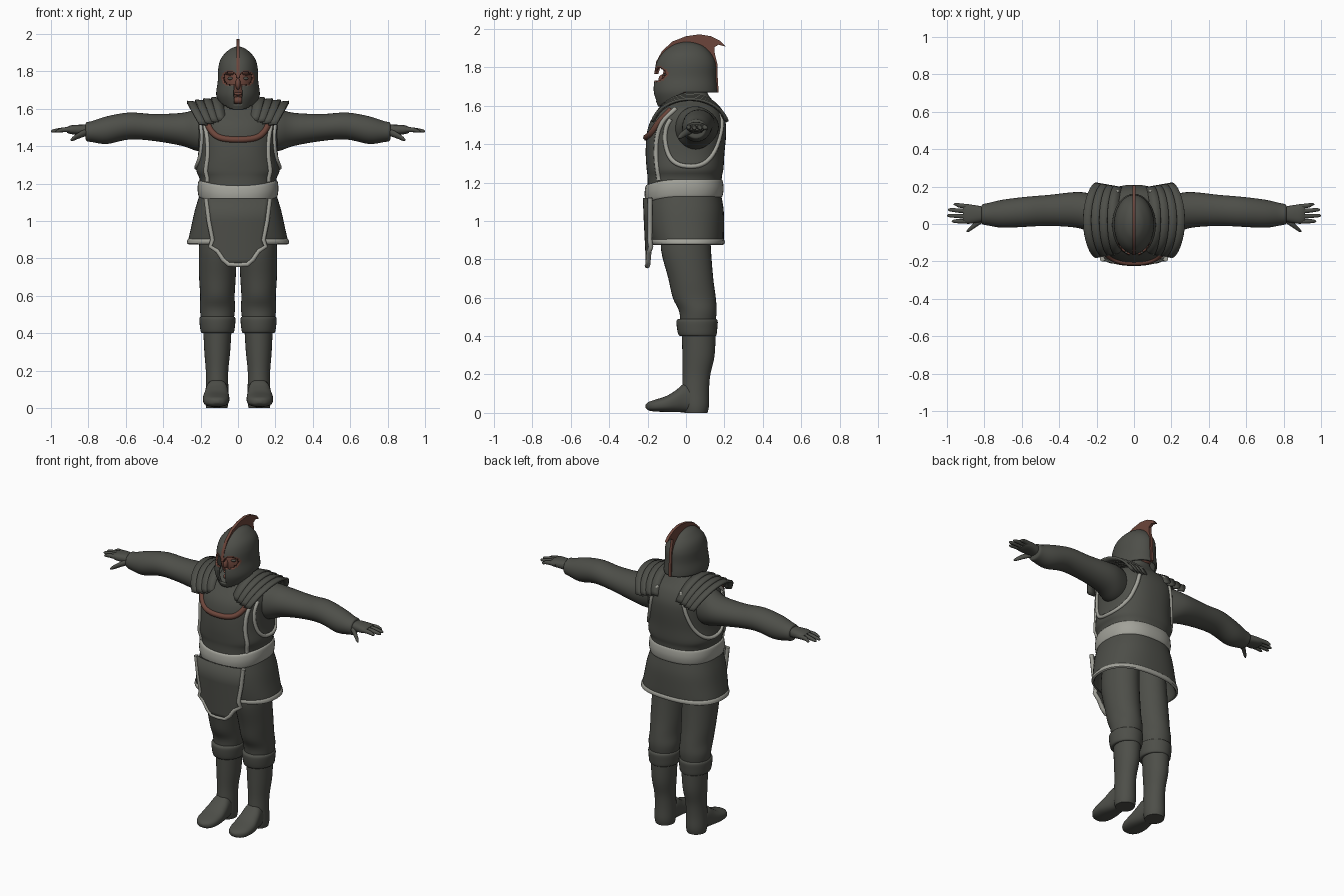
import bpy, bmesh, math
from mathutils import Vector

if "Cube" in bpy.data.objects:
    bpy.data.objects.remove(bpy.data.objects["Cube"])

def material(name, rgb):
    m = bpy.data.materials.new(name)
    m.diffuse_color = (*rgb, 1)
    m.use_nodes = True
    m.node_tree.nodes["Principled BSDF"].inputs["Base Color"].default_value = m.diffuse_color
    return m

DARK = material("dark_cloth", (0.075, 0.077, 0.066))
LIGHT = material("pale_trim", (0.36, 0.36, 0.32))
RUST = material("rust_brown", (0.15, 0.06, 0.043))

def finish(name, bm, mats, angle=50):
    bmesh.ops.recalc_face_normals(bm, faces=bm.faces)
    me = bpy.data.meshes.new(name)
    bm.to_mesh(me)
    bm.free()
    for m in mats:
        me.materials.append(m)
    me.shade_smooth()
    me.set_sharp_from_angle(angle=math.radians(angle))
    ob = bpy.data.objects.new(name, me)
    bpy.context.collection.objects.link(ob)
    return ob

def solidify(ob, t, offset=-1):
    mod = ob.modifiers.new("thickness", 'SOLIDIFY')
    mod.thickness, mod.offset = t, offset

def dense(rings, sub):
    """Smooth (Catmull-Rom) in-between rings."""
    out = []
    for i in range(len(rings) - 1):
        p = [rings[max(0, min(len(rings) - 1, i + k))] for k in (-1, 0, 1, 2)]
        for s in range(sub):
            t = s / sub
            out.append([0.5 * (2*b + (c-a)*t + (2*a-5*b+4*c-d)*t*t + (3*b-a-3*c+d)*t**3)
                        for a, b, c, d in zip(*p)])
    return out + [list(rings[-1])]

def spow(v, e):
    return math.copysign(abs(v) ** e, v)

def loft(name, rings, mat, axis=2, n=2.0, sub=4, seg=32, mirror=1, dip=0, cap=True, rule=None, mats=None):
    """Rings are (position, centre a, centre b, radius a, radius b) along an axis."""
    bm = bmesh.new()
    loops = []
    for pos, a, b, ra, rb in dense(rings, sub):
        loop = []
        for k in range(seg):
            t = math.tau * k / seg
            u = a + max(ra, .001) * spow(math.sin(t), 2 / n)
            v = b - max(rb, .001) * spow(math.cos(t), 2 / n)
            p = {0: [pos, u, v], 1: [u, pos, v], 2: [u, v, pos]}[axis]
            p[2] -= dip * max(0, math.cos(t)) ** 2
            p[0] *= mirror
            loop.append(bm.verts.new(p))
        loops.append(loop)
    for l0, l1 in zip(loops, loops[1:]):
        for k in range(seg):
            bm.faces.new((l0[k], l0[(k+1) % seg], l1[(k+1) % seg], l1[k]))
    if cap:
        bm.faces.new(loops[0])
        bm.faces.new(loops[-1])
    if rule:
        rule(bm)
    return finish(name, bm, mats or [mat])

def tube(name, pts, r, mat):
    cu = bpy.data.curves.new(name, 'CURVE')
    cu.dimensions = '3D'
    cu.bevel_depth, cu.bevel_resolution, cu.use_fill_caps = r, 2, True
    sp = cu.splines.new('POLY')
    sp.points.add(len(pts) - 1)
    for q, p in zip(sp.points, pts):
        q.co = (*p, 1)
    cu.materials.append(mat)
    ob = bpy.data.objects.new(name, cu)
    bpy.context.collection.objects.link(ob)

def ball(name, loc, scale, mat):
    bm = bmesh.new()
    bmesh.ops.create_uvsphere(bm, u_segments=24, v_segments=16, radius=1)
    for v in bm.verts:
        v.co = Vector([c * s + l for c, s, l in zip(v.co, scale, loc)])
    finish(name, bm, [mat], 180)

# Torso
N = 2.4
TORSO = [(1.10, 0, -.008, .20, .192), (1.22, 0, -.007, .205, .193), (1.27, 0, -.005, .222, .2),
         (1.35, 0, -.005, .213, .205), (1.45, 0, .002, .213, .207), (1.52, 0, .01, .215, .195),
         (1.58, 0, .02, .195, .16), (1.62, 0, .02, .13, .125), (1.66, 0, .025, .08, .09), (1.70, 0, .02, .07, .08)]
loft("torso", TORSO, DARK, n=N, seg=48)

def on_torso(deg, z):
    """Point on the torso surface; 0 degrees is the front, 90 the +x side."""
    rings = dense(TORSO, 6)
    for r0, r1 in zip(rings, rings[1:]):
        if r0[0] <= z <= r1[0]:
            f = (z - r0[0]) / (r1[0] - r0[0])
            _, a, b, ra, rb = [p + (q - p) * f for p, q in zip(r0, r1)]
            t = math.radians(deg)
            return (a + ra * spow(math.sin(t), 2 / N), b - rb * spow(math.cos(t), 2 / N), z)

def torso_trim(name, path, r, mat, s=1):
    tube(name, [on_torso(s * d, z) for d, z in dense(path, 5)], r, mat)

# Neckline and tunic edging
torso_trim("neckline", [(-56, 1.58), (-47, 1.53), (-36, 1.475), (-22, 1.445), (0, 1.435),
                        (22, 1.445), (36, 1.475), (47, 1.53), (56, 1.58)], .017, RUST)
for s in (1, -1):
    torso_trim("front_edging", [(50, 1.21), (47, 1.28), (46, 1.38), (48, 1.46), (54, 1.53), (66, 1.585)], .013, LIGHT, s)
    torso_trim("armhole_edging", [(66, 1.53), (62, 1.48), (64, 1.40), (74, 1.32), (92, 1.285), (115, 1.30),
                                  (134, 1.36), (146, 1.45), (153, 1.53), (158, 1.59)], .012, LIGHT, s)

# Belt, skirt and hem
loft("belt", [(1.125, 0, -.01, .2, .19), (1.13, 0, -.01, .21, .2), (1.17, 0, -.01, .216, .206),
              (1.21, 0, -.01, .212, .2), (1.217, 0, -.01, .2, .19)], LIGHT, n=N, seg=48, dip=.028)
loft("skirt", [(1.14, 0, -.008, .205, .19), (1.06, 0, -.004, .23, .2), (.97, 0, .0, .25, .198), (.885, 0, .008, .268, .187),
               (.885, 0, .008, .255, .175), (.97, 0, 0, .235, .18), (1.06, 0, 0, .2, .17)], DARK, n=N, seg=48)
loft("skirt_hem", [(.875, 0, .008, .262, .182), (.88, 0, .008, .273, .193), (.9, 0, .007, .27, .194),
                   (.907, 0, .007, .262, .185)], LIGHT, n=N, seg=48, cap=False, sub=2)

# Front apron with edging
APRON = [(1.12, .17), (1.0, .155), (.9, .135), (.865, .148), (.84, .11), (.795, .08), (.768, .05)]
def apron_point(x, z):
    return (x, -.219 + 1.1 * x * x + .05 * (1.1 - z) * (z < 1.1), z)
bm = bmesh.new()
rows = [[bm.verts.new(apron_point(w * (k / 6 - 1), z)) for k in range(13)] for z, w in APRON]
for r0, r1 in zip(rows, rows[1:]):
    for k in range(12):
        bm.faces.new((r0[k], r0[k+1], r1[k+1], r1[k]))
solidify(finish("apron", bm, [DARK]), .012, 0)
edge = [apron_point(-w, z) for z, w in APRON] + [apron_point(0, .766)] + [apron_point(w, z) for z, w in APRON[::-1]]
tube("apron_edging", edge, .013, LIGHT)

for s in (1, -1):
    # Legs and boots
    loft("trouser_leg", [(.98, .1, 0, .1, .125), (.85, .107, .0, .102, .13), (.7, .11, .025, .098, .117), (.6, .11, .043, .092, .112),
                         (.53, .11, .062, .094, .098), (.46, .11, .06, .085, .09)], DARK, mirror=s)
    loft("boot_cuff", [(.4, .11, .062, .075, .085), (.405, .11, .06, .088, .098), (.44, .11, .058, .094, .105),
                       (.48, .11, .058, .096, .107), (.49, .11, .058, .085, .095)], DARK, mirror=s)
    loft("boot_shaft", [(.43, .11, .067, .076, .088), (.3, .111, .065, .069, .084), (.2, .112, .055, .06, .072),
                        (.12, .112, .05, .06, .07), (.04, .113, .052, .062, .068), (0, .113, .052, .057, .06)], DARK, mirror=s)
    loft("boot_foot", [(.08, .112, .06, .05, .055), (0, .113, .078, .058, .075), (-.05, .115, .062, .066, .058),
                       (-.1, .117, .047, .071, .042), (-.16, .117, .038, .064, .031), (-.195, .115, .035, .042, .022),
                       (-.21, .114, .035, .012, .008)], DARK, axis=1, n=2.5, mirror=s)
    # Sleeves
    loft("sleeve", [(.12, .03, 1.48, .09, .1), (.21, .05, 1.485, .105, .112), (.3, .075, 1.49, .096, .088),
                    (.45, .073, 1.5, .083, .072), (.58, .065, 1.508, .08, .072), (.70, .055, 1.486, .075, .074),
                    (.78, .052, 1.478, .06, .056), (.81, .052, 1.478, .053, .05), (.815, .052, 1.478, .04, .035)],
         DARK, axis=0, mirror=s)
    # Hands
    loft("palm", [(.78, .052, 1.483, .035, .032), (.84, .053, 1.487, .046, .028), (.89, .053, 1.488, .052, .024),
                  (.915, .055, 1.487, .045, .016)], DARK, axis=0, n=2.5, mirror=s, seg=20)
    for y0, y1, tip in ((.092, .105, .965), (.066, .076, .995), (.04, .045, 1.0), (.015, .015, .975)):
        loft("finger", [(.87, y0, 1.488, .013, .014), (.93, (y0+y1)/2, 1.488, .0125, .013),
                        (tip-.012, y1, 1.481, .009, .009), (tip, y1, 1.48, .002, .002)], DARK, axis=0, mirror=s, seg=10)
    loft("thumb", [(.81, .025, 1.475, .02, .02), (.85, -.005, 1.458, .016, .017), (.882, -.03, 1.44, .012, .012),
                   (.895, -.04, 1.433, .003, .003)], DARK, axis=0, mirror=s, seg=10)
    # Layered shoulder plates
    for k in range(4):
        bm = bmesh.new()
        strips = []
        for j in (0, 1):
            x = .085 + .043 * k + .058 * j
            strips.append([])
            for i in range(21):
                a = math.radians(-78 + 7.8 * i)
                drop = 1 - math.cos(a)
                strips[j].append(bm.verts.new((s * (x - .3 * x * drop), .02 + (.175 + .006 * k + .008 * j) * math.sin(a),
                                               1.652 - .16 * (x - .085) + .014 * j - .15 * drop)))
        for i in range(20):
            bm.faces.new((strips[0][i], strips[0][i+1], strips[1][i+1], strips[1][i]))
        solidify(finish("shoulder_plate", bm, [DARK]), .014, 0)

# Helmet with cut eye and mouth openings and a lower edge that drops at the front
def cut_helmet(bm):
    gone = []
    for f in bm.faces:
        c = f.calc_center_median()
        x, low = abs(c.x), 1.672 - .075 * max(0, min(1, -c.y / .14))
        eye = ((x - .045) / .037) ** 2 + ((c.z - 1.763) / .035) ** 2
        front = c.y < 0
        if c.z < low or front and (eye < 1 or x < .022 and 1.625 < c.z < 1.765):
            gone.append(f)
        elif front and eye < 1.45:
            f.material_index = 1
    bmesh.ops.delete(bm, geom=gone, context='FACES')

helmet = loft("helmet", [(1.595, 0, .003, .09, .148), (1.67, 0, -.005, .116, .166), (1.75, 0, -.005, .108, .161),
                         (1.82, 0, .0, .105, .154), (1.87, 0, .003, .09, .129), (1.91, 0, .006, .055, .085),
                         (1.928, 0, .005, .025, .04), (1.934, 0, .005, 0, 0)],
              DARK, sub=9, seg=120, cap=False, rule=cut_helmet, mats=[DARK, RUST])
solidify(helmet, .012)

# Face inside the helmet
ball("face", (0, -.005, 1.735), (.088, .12, .125), RUST)
ball("nose", (0, -.122, 1.733), (.014, .022, .03), RUST)
ball("lips", (0, -.115, 1.68), (.024, .012, .008), RUST)
ball("chin", (0, -.1, 1.645), (.03, .025, .02), RUST)
for s in (1, -1):
    ball("eye", (s * .04, -.104, 1.762), (.017, .012, .008), DARK)
    ball("eyebrow", (s * .042, -.1, 1.785), (.026, .014, .006), RUST)

# Crest fin
outline = [(-.166, 1.765), (-.155, 1.83), (-.125, 1.885), (-.07, 1.935), (0, 1.962), (.07, 1.972), (.13, 1.962),
           (.18, 1.937), (.207, 1.908), (.17, 1.918), (.148, 1.905), (.15, 1.87), (.163, 1.82), (.165, 1.75),
           (.17, 1.67), (.148, 1.67), (.135, 1.8), (.06, 1.88), (-.05, 1.87), (-.125, 1.82), (-.145, 1.765)]
bm = bmesh.new()
face = bm.faces.new([bm.verts.new((-.009, y, z)) for y, z in outline])
ext = bmesh.ops.extrude_face_region(bm, geom=[face])
for v in ext["geom"]:
    if isinstance(v, bmesh.types.BMVert):
        v.co.x = .009
bmesh.ops.triangulate(bm, faces=[f for f in bm.faces if len(f.verts) > 4])
finish("crest", bm, [RUST], 40)
